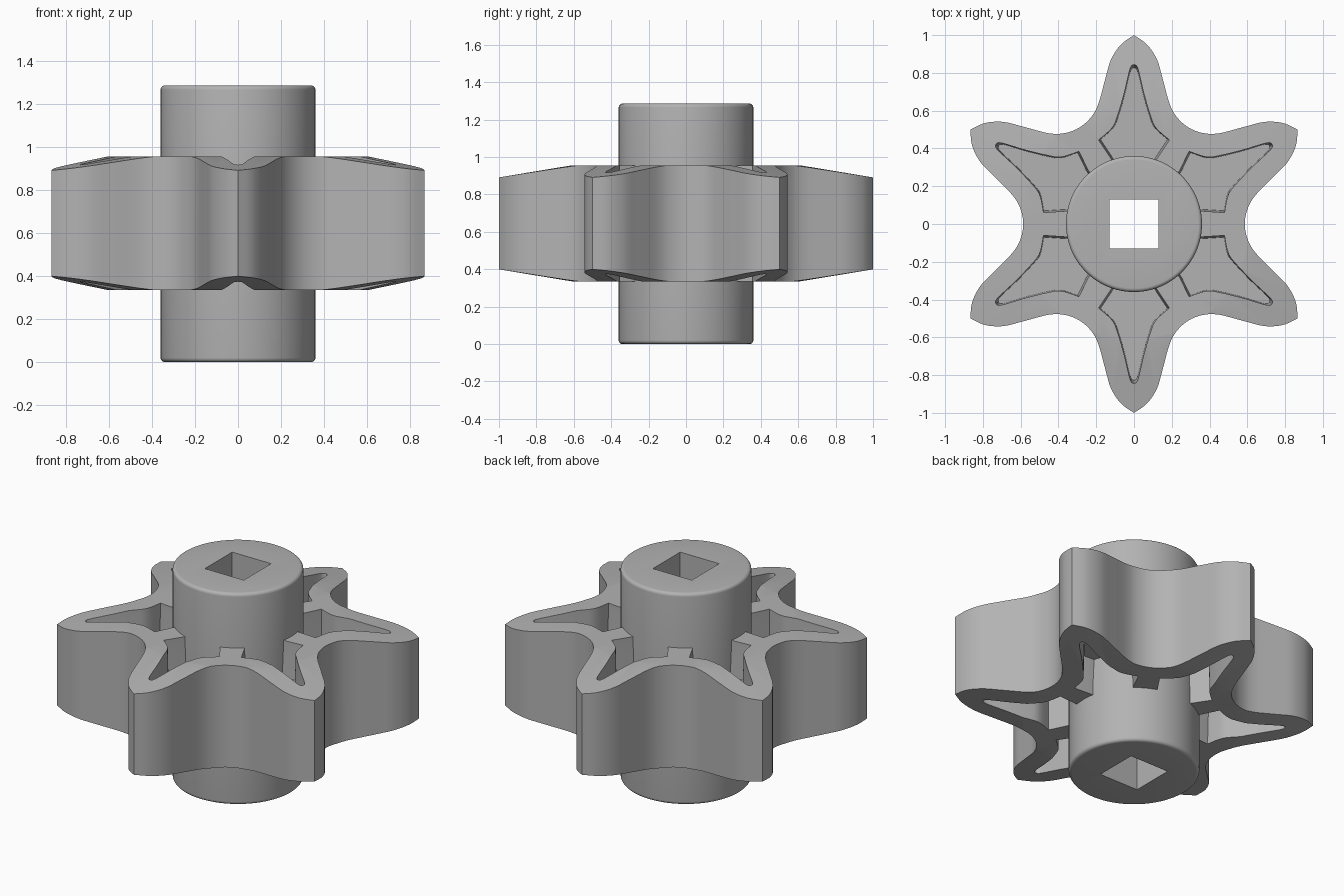
import bpy
import bmesh
from math import radians, sin, cos, pi
from mathutils import Vector, Matrix

if "Cube" in bpy.data.objects:
    bpy.data.objects.remove(bpy.data.objects["Cube"])

MID = 0.645          # mid height of the toothed wheel
HUB_R, HUB_H = 0.36, 1.285

grey = bpy.data.materials.new("plain grey")
grey.use_nodes = True
grey.diffuse_color = (0.45, 0.45, 0.45, 1)
grey.node_tree.nodes["Principled BSDF"].inputs["Base Color"].default_value = (0.45, 0.45, 0.45, 1)


def loft(name, rings):
    """Closed solid through rings of equal point count, capped at both ends."""
    bm = bmesh.new()
    loops = [[bm.verts.new(p) for p in ring] for ring in rings]
    n = len(loops[0])
    for a, b in zip(loops, loops[1:]):
        for i in range(n):
            j = (i + 1) % n
            bm.faces.new((a[i], a[j], b[j], b[i]))
    bm.faces.new(loops[0][::-1])
    bm.faces.new(loops[-1])
    bmesh.ops.recalc_face_normals(bm, faces=bm.faces)
    mesh = bpy.data.meshes.new(name)
    bm.to_mesh(mesh)
    bm.free()
    mesh.materials.append(grey)
    ob = bpy.data.objects.new(name, mesh)
    bpy.context.collection.objects.link(ob)
    return ob


def lathe(name, profile, segments=96):
    """Solid of revolution from (radius, height) pairs."""
    turns = [2 * pi * i / segments for i in range(segments)]
    return loft(name, [[(r * cos(t), r * sin(t), z) for t in turns] for r, z in profile])


def boolean(target, tool, operation="DIFFERENCE"):
    tool.hide_render = True
    mod = target.modifiers.new("cut", "BOOLEAN")
    mod.operation, mod.solver, mod.object = operation, "EXACT", tool
    bpy.context.view_layer.objects.active = target
    bpy.ops.object.modifier_apply(modifier=mod.name)
    bpy.data.objects.remove(tool)


def spline(points, steps):
    """Smooth curve through the points, without the last one."""
    pts = [points[0]] + points + [points[-1]]
    out = []
    for a, b, c, d in zip(pts, pts[1:], pts[2:], pts[3:]):
        for k in range(steps):
            t = k / steps
            out.append(0.5 * (2 * b + (c - a) * t + (2 * a - 5 * b + 4 * c - d) * t * t
                              + (3 * b - a - 3 * c + d) * t ** 3))
    return out


def turned(points, angle):
    return [Matrix.Rotation(angle, 2) @ p for p in points]


def at_height(points, z):
    return [(p.x, p.y, z) for p in points]


# Toothed outline: half a tooth, mirrored across the valley, repeated six times
half = [Vector(p) for p in ((0, 1), (0.069, 0.95), (0.122, 0.87), (0.153, 0.765),
                            (0.19, 0.632), (0.232, 0.56), (0.2935, 0.508))]
axis = Vector((cos(pi / 3), sin(pi / 3)))
other = [2 * p.dot(axis) * axis - p for p in half[-2::-1]]
tooth = spline(half + other, 5)
outline = [p for i in range(6) for p in turned(tooth, -i * pi / 3)]
wheel = loft("toothed_wheel", [at_height(outline, MID - 0.4), at_height(outline, MID + 0.4)])

# Tooth ends slope down towards the tips
boolean(wheel, lathe("envelope", [(0.615, MID - 0.31), (1.1, MID - 0.229),
                                  (1.1, MID + 0.229), (0.615, MID + 0.31)]), "INTERSECT")

# Pockets in both ends of every tooth, leaving spokes and a middle web
side = spline([Vector(p) for p in ((0, 0.845), (0.02, 0.825), (0.05, 0.7), (0.085, 0.58),
                                   (0.115, 0.51), (0.187, 0.445))], 4)
side += [Vector(p) for p in ((0.187, 0.445), (0.125, 0.352), (0.1, 0.31))]
pocket = side + [Vector((-p.x, p.y)) for p in side[:0:-1]]
centre = Vector((0, 0.5))
floor = [centre + (p - centre) * 0.95 for p in pocket]
for i in range(6):
    for s in (-1, 1):
        rim, base = turned(pocket, i * pi / 3), turned(floor, i * pi / 3)
        boolean(wheel, loft("pocket", [at_height(base, MID + s * 0.09),
                                       at_height(rim, MID + s * 0.28),
                                       at_height(rim, MID + s * 0.5)]))

# Bore, so that the hub fits inside the wheel
boolean(wheel, lathe("bore", [(HUB_R - 0.02, 0), (HUB_R - 0.02, HUB_H)]))

# Hub with rounded rims
arc = [(HUB_R - 0.02 + 0.02 * sin(a), 0.02 - 0.02 * cos(a))
       for a in (radians(d) for d in range(0, 91, 18))]
hub = lathe("hub", arc + [(r, HUB_H - z) for r, z in reversed(arc)])

# Square shaft hole
square = [Vector(p) * 0.131 for p in ((-1, -1), (1, -1), (1, 1), (-1, 1))]
boolean(hub, loft("shaft_hole", [at_height(square, -0.1), at_height(square, HUB_H + 0.1)]))

# Smooth shading with sharp edges kept
bpy.ops.object.select_all(action="DESELECT")
for ob in (wheel, hub):
    ob.select_set(True)
    bpy.context.view_layer.objects.active = ob
bpy.ops.object.shade_smooth_by_angle(angle=radians(30))
